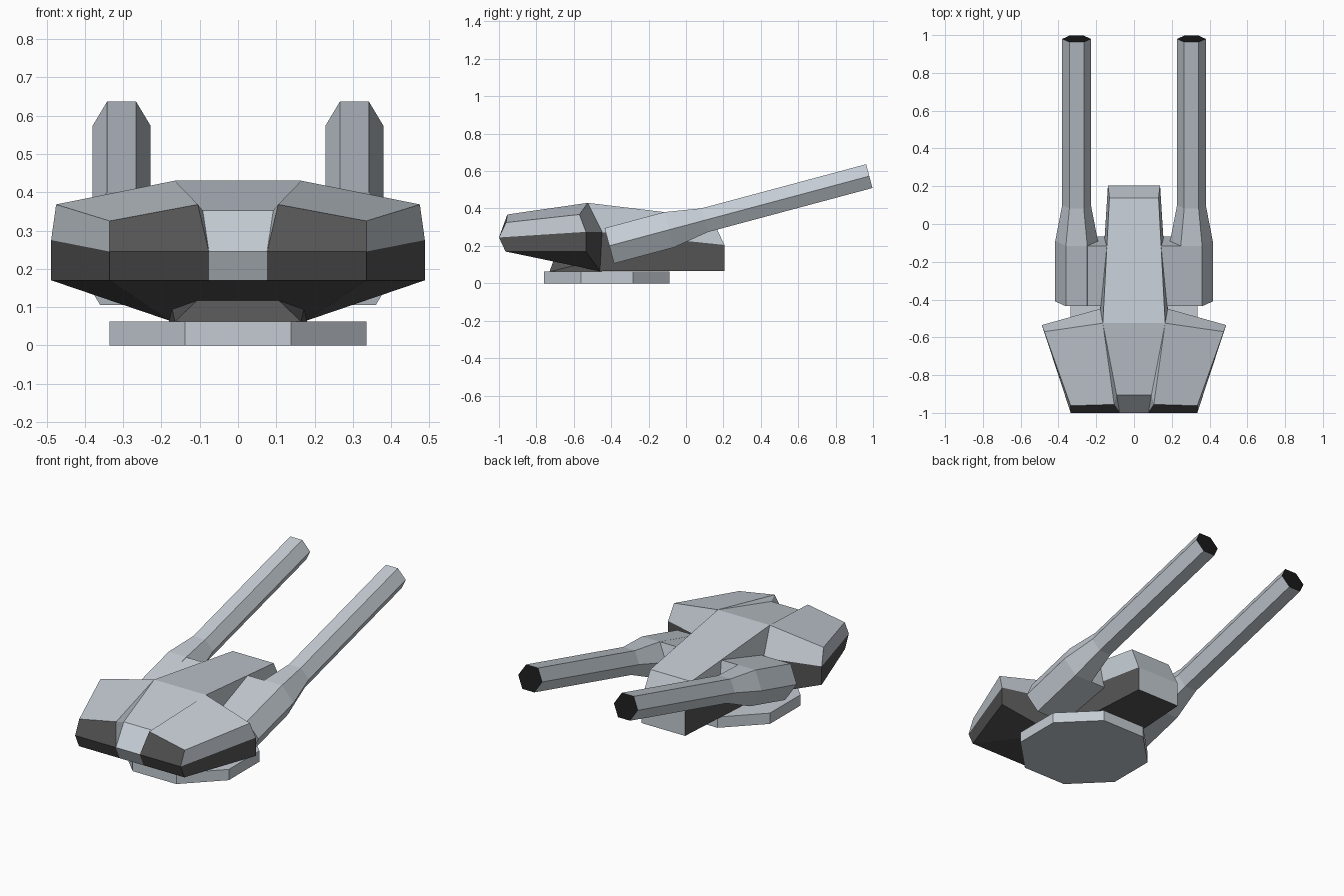
import bpy, bmesh, math
from mathutils import Vector

if "Cube" in bpy.data.objects:
    bpy.data.objects.remove(bpy.data.objects["Cube"])

def mat(name, c):
    m = bpy.data.materials.new(name)
    m.diffuse_color = (*c, 1)
    m.use_nodes = True
    m.node_tree.nodes["Principled BSDF"].inputs["Base Color"].default_value = m.diffuse_color
    return m

MATS = [mat("steel", (.55, .6, .65)), mat("dark_panel", (.09, .09, .09)),
        mat("bore_black", (.01, .01, .01))]

def finish(name, bm):
    bmesh.ops.remove_doubles(bm, verts=bm.verts, dist=.0005)
    bmesh.ops.recalc_face_normals(bm, faces=bm.faces)
    me = bpy.data.meshes.new(name)
    bm.to_mesh(me)
    bm.free()
    for m in MATS:
        me.materials.append(m)
    ob = bpy.data.objects.new(name, me)
    bpy.context.collection.objects.link(ob)
    return ob

def hull(name, half, is_dark):
    bm = bmesh.new()
    for x, y, z in half:
        bm.verts.new((x, y, z))
        bm.verts.new((-x, y, z))
    bmesh.ops.convex_hull(bm, input=bm.verts)
    bmesh.ops.dissolve_limit(bm, angle_limit=.03, verts=bm.verts, edges=bm.edges)
    bm.normal_update()
    for f in bm.faces:
        f.material_index = int(is_dark(f))
    return finish(name, bm)

def loft(bm, rings):
    rows = [[bm.verts.new(p) for p in r] for r in rings]
    n = len(rows[0])
    for a, b in zip(rows, rows[1:]):
        for i in range(n):
            bm.faces.new((a[i], a[(i + 1) % n], b[(i + 1) % n], b[i]))
    bm.faces.new(rows[0])
    return bm.faces.new(rows[-1])

# octagonal turntable
R = .335 / math.cos(math.pi / 8)
bm = bmesh.new()
loft(bm, [[(R * math.cos((k + .5) * math.pi / 4), -.423 + R * math.sin((k + .5) * math.pi / 4), z)
           for k in range(8)] for z in (0, .062)])
finish("turntable_base", bm)

# armoured head: right half points, faces as (point keys, material)
P = dict(
    A=(.165, -.525, .43), T=(.475, -.57, .368), M=(.488, -.535, .275), B=(.488, -.535, .17),
    r=(.165, -.445, .275), U=(.18, -.46, .065),
    f=(.335, -.962, .325), g=(.335, -1, .245), h=(.335, -.965, .17),
    p=(.105, -.955, .368), q=(.092, -.905, .352), c=(.076, -1, .245), d=(.076, -.965, .17),
    a=(0, -.525, .43), s=(0, -.445, .275), u=(0, -.46, .065),
    k=(0, -.905, .352), l=(0, -1, .245), m=(0, -.965, .17))
FACES = [("ATfp", 0), ("Apq", 0), ("Aqka", 0), ("pfgc", 1), ("pcq", 0), ("qclk", 0),
         ("cdml", 0), ("gcdh", 1), ("TMgf", 0), ("MBhg", 1), ("BhU", 1), ("hdmuU", 1),
         ("ATMr", 0), ("MrUB", 1), ("Aasr", 0), ("rsuU", 1)]
bm = bmesh.new()
for sx in (1, -1):
    V = {k: bm.verts.new((sx * x, y, z)) for k, (x, y, z) in P.items()}
    for keys, mi in FACES:
        bm.faces.new([V[k] for k in keys]).material_index = mi
finish("armoured_head", bm)

# wedge body running back between the guns, and the keel under the head
hull("wedge_body",
     [(.165, -.525, .43), (.13, .138, .35), (.18, -.47, .275), (.138, .205, .205),
      (.138, .205, .065), (.18, -.46, .065)],
     lambda f: f.calc_center_median().z < .23 and abs(f.normal.y) < .5)
hull("keel", [(.107, -.71, .117), (.165, -.73, .062), (.18, -.45, .062), (.18, -.45, .13)],
     lambda f: True)

# hexagonal guns and their mounting blocks, raised 15 degrees
TILT = math.radians(15)
UP = Vector((0, -math.sin(TILT), math.cos(TILT)))

def axis(y):
    return Vector((0, y, .573 + (y - .98) * math.tan(TILT)))

for side, sx in (("right", 1), ("left", -1)):
    bm = bmesh.new()
    cap = loft(bm, [[axis(y) + Vector((sx * .304 + r * math.cos(i * math.pi / 3), 0, 0))
                     + UP * r * math.sin(i * math.pi / 3) for i in range(6)]
                    for y, r in ((-.41, .113), (-.09, .113), (.1, .076), (.98, .076))])
    cap.material_index = 2
    finish(side + "_gun", bm)
    bm = bmesh.new()
    loft(bm, [[axis(y) + Vector((sx * x, 0, 0)) + UP * h
               for x, h in ((.1, -.0975), (.3, -.0975), (.3, .0975), (.1, .0975))]
              for y in (-.409, -.091)])
    finish(side + "_gun_mount", bm)
